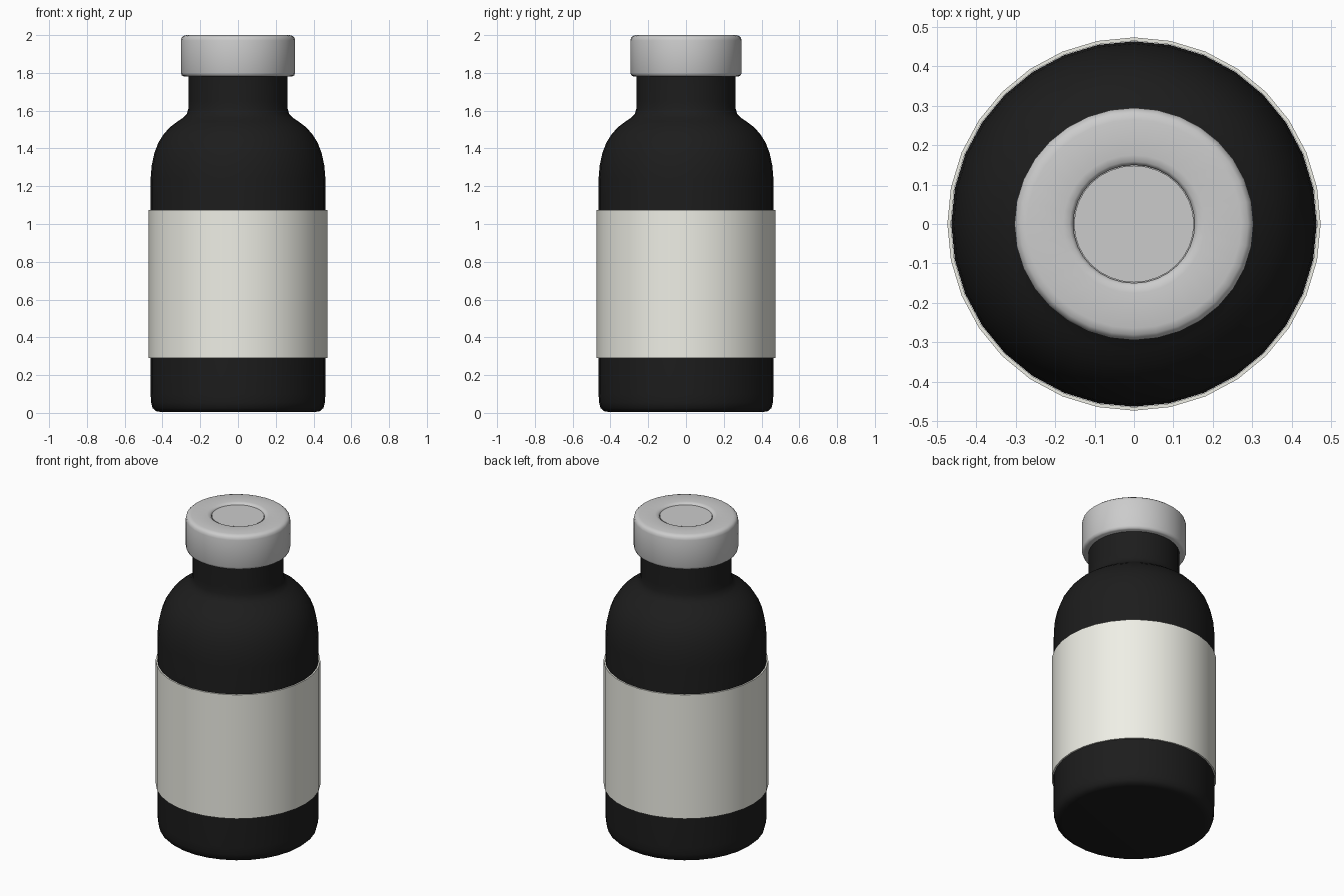
import bpy, bmesh
from math import cos, sin, tau

if "Cube" in bpy.data.objects:
    bpy.data.objects.remove(bpy.data.objects["Cube"])

SIDES = 32


def material(name, rgb):
    m = bpy.data.materials.new(name)
    m.diffuse_color = (*rgb, 1)
    m.use_nodes = True
    m.node_tree.nodes["Principled BSDF"].inputs["Base Color"].default_value = m.diffuse_color
    return m


def lathe(name, profile, mat=None, closed=False, y_scale=1.0, angle=0.6):
    """Revolve (radius, height) points about z; radius 0 makes a pole."""
    bm = bmesh.new()
    rings = []
    for r, z in profile:
        if r == 0:
            rings.append([bm.verts.new((0, 0, z))] * SIDES)
        else:
            rings.append([bm.verts.new((r * cos(tau * i / SIDES),
                                        r * sin(tau * i / SIDES) * y_scale, z))
                          for i in range(SIDES)])
    pairs = list(zip(rings, rings[1:]))
    if closed:
        pairs.append((rings[-1], rings[0]))
    for a, b in pairs:
        for i in range(SIDES):
            j = (i + 1) % SIDES
            bm.faces.new(dict.fromkeys((a[i], a[j], b[j], b[i])))
    bmesh.ops.recalc_face_normals(bm, faces=bm.faces)
    mesh = bpy.data.meshes.new(name)
    bm.to_mesh(mesh)
    bm.free()
    ob = bpy.data.objects.new(name, mesh)
    bpy.context.collection.objects.link(ob)
    if mat:
        mesh.materials.append(mat)
    bpy.ops.object.select_all(action='DESELECT')
    ob.select_set(True)
    bpy.context.view_layer.objects.active = ob
    bpy.ops.object.shade_smooth_by_angle(angle=angle)
    return ob


black = material("dark_glass", (0.012, 0.012, 0.012))
cream = material("label_paper", (0.86, 0.86, 0.79))

# Bottle body with rounded base, shoulder and neck
lathe("bottle", [(0, 0.005), (0.41, 0.005), (0.434, 0.009), (0.452, 0.025),
                 (0.46, 0.055), (0.463, 0.1), (0.463, 1.24), (0.457, 1.31),
                 (0.443, 1.375), (0.422, 1.43), (0.394, 1.475), (0.36, 1.513),
                 (0.32, 1.543), (0.29, 1.563), (0.271, 1.583), (0.263, 1.61),
                 (0.262, 1.65), (0.262, 1.8), (0, 1.8)], black, angle=0.9)

# Wrapped paper label
lathe("label", [(0.464, 0.29), (0.473, 0.29), (0.473, 1.075), (0.464, 1.075)],
      cream, closed=True)

# Crimped cap ring, dipping slightly toward the centre
lathe("cap", [(0, 1.782), (0.288, 1.782), (0.298, 1.787), (0.303, 1.8),
              (0.303, 1.972), (0.299, 1.987), (0.289, 1.996), (0.272, 2.0),
              (0.18, 2.0), (0.163, 1.997), (0.154, 1.988), (0.154, 1.975),
              (0, 1.975)], y_scale=0.972, angle=0.9)

# Stopper disc in the middle of the cap
lathe("stopper", [(0, 1.97), (0.152, 1.97), (0.152, 1.99), (0, 1.99)], y_scale=0.972)
